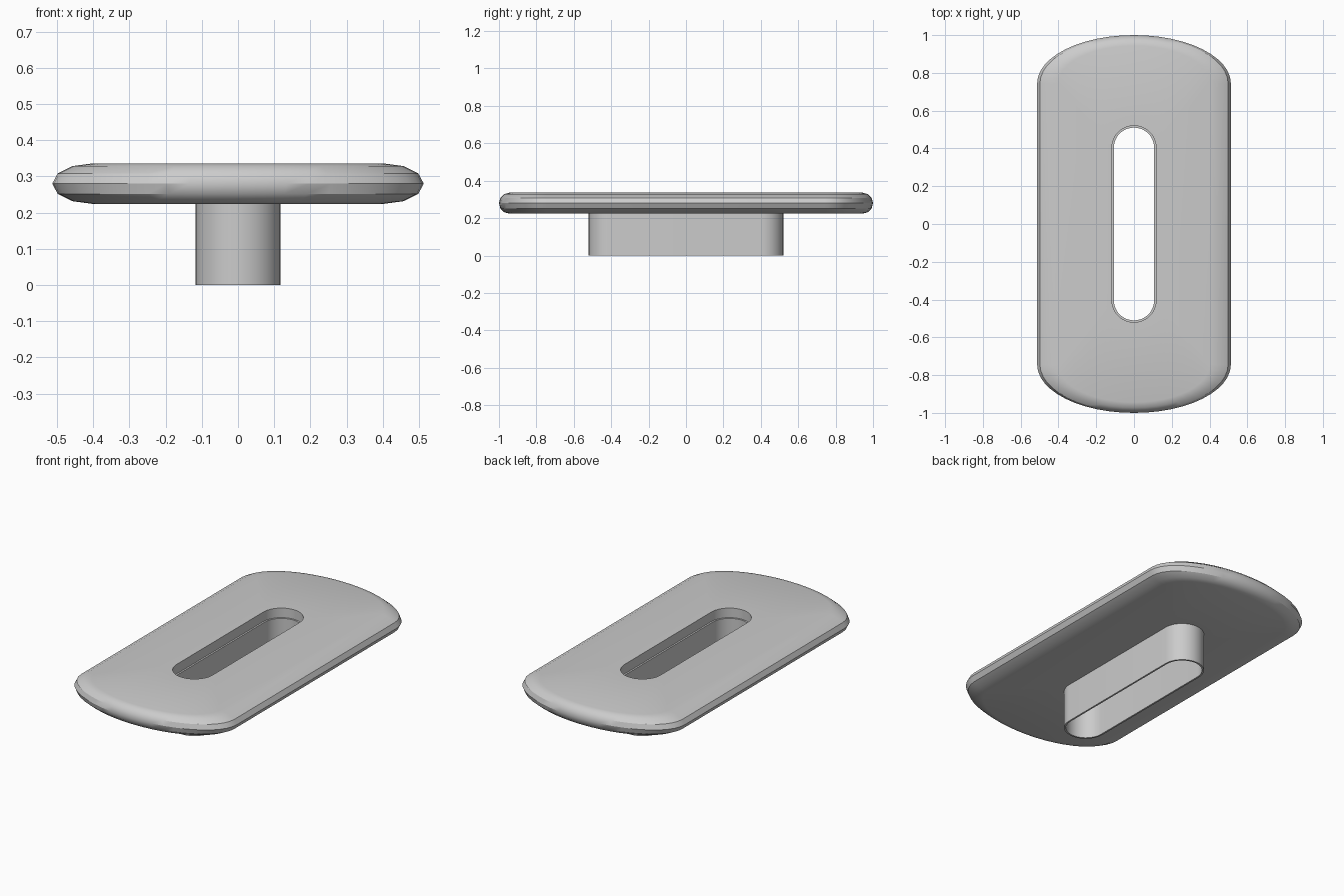
import bpy, bmesh, math

cube = bpy.data.objects.get("Cube")
if cube:
    bpy.data.objects.remove(cube)

grey = bpy.data.materials.new("light_grey")
grey.use_nodes = True
grey.diffuse_color = (0.6, 0.6, 0.6, 1)
grey.node_tree.nodes["Principled BSDF"].inputs["Base Color"].default_value = (0.6, 0.6, 0.6, 1)

ARC = 24  # segments in each rounded end


def stadium(width, straight, end, z):
    """Closed outline: straight sides with half-elliptical ends."""
    pts = []
    for side in (1, -1):
        for i in range(ARC + 1):
            a = math.pi * i / ARC
            pts.append((side * width * math.cos(a), side * (straight + end * math.sin(a)), z))
    return pts


def loft_loop(name, outlines):
    """Skin a closed cycle of outlines into a ring-shaped solid."""
    bm = bmesh.new()
    rings = [[bm.verts.new(p) for p in o] for o in outlines]
    n = len(rings[0])
    for a, b in zip(rings, rings[1:] + rings[:1]):
        for i in range(n):
            j = (i + 1) % n
            bm.faces.new((a[i], a[j], b[j], b[i]))
    bmesh.ops.recalc_face_normals(bm, faces=bm.faces)
    mesh = bpy.data.meshes.new(name)
    bm.to_mesh(mesh)
    bm.free()
    mesh.materials.append(grey)
    obj = bpy.data.objects.new(name, mesh)
    bpy.context.collection.objects.link(obj)
    bpy.ops.object.select_all(action="DESELECT")
    obj.select_set(True)
    bpy.context.view_layer.objects.active = obj
    bpy.ops.object.shade_smooth_by_angle(angle=math.radians(31))
    return obj


# Plate: rounded rim, wider across the long sides, with a slot through it
MID, HALF, SLOT, SLOT_STRAIGHT = 0.28, 0.056, 0.117, 0.403
plate = [stadium(SLOT, SLOT_STRAIGHT, SLOT, MID - HALF)]
for step in range(-3, 4):
    a = math.radians(30 * step)
    inset = HALF * (1 - math.cos(a))
    plate.append(stadium(0.513 - 2 * inset, 0.744, 0.256 - inset, MID + HALF * math.sin(a)))
plate.append(stadium(SLOT, SLOT_STRAIGHT, SLOT, MID + HALF))
loft_loop("plate", plate)

# Thin sleeve lining the slot and hanging below the plate
INNER = 0.107
loft_loop("slot_sleeve", [
    stadium(SLOT, SLOT_STRAIGHT, SLOT, 0),
    stadium(SLOT, SLOT_STRAIGHT, SLOT, MID),
    stadium(INNER, SLOT_STRAIGHT, INNER, MID),
    stadium(INNER, SLOT_STRAIGHT, INNER, 0),
])
